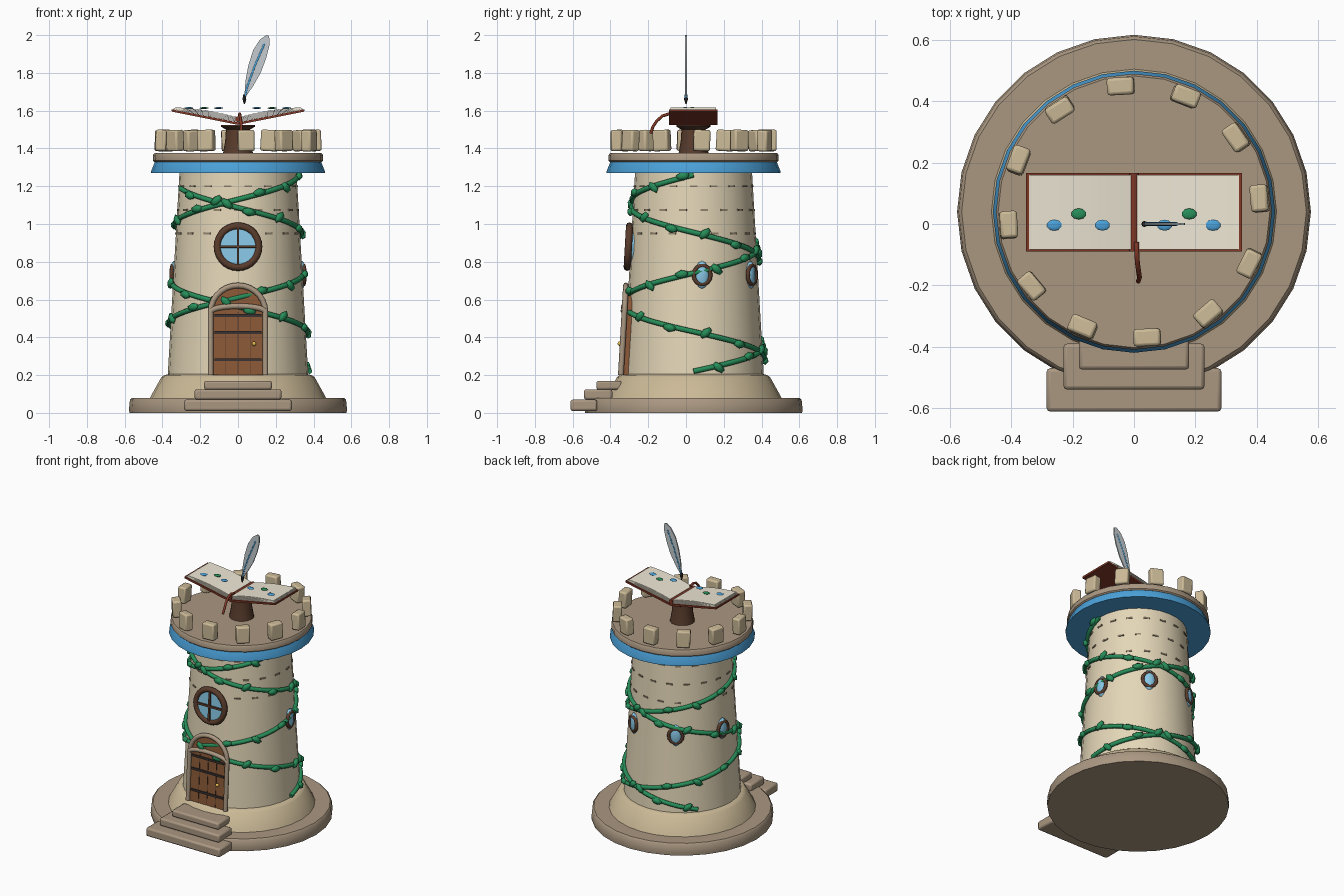
import bpy, bmesh, math, random
from math import sin, cos, pi, radians
from mathutils import Matrix, Vector, Euler

if "Cube" in bpy.data.objects:
    bpy.data.objects.remove(bpy.data.objects["Cube"])

random.seed(4)
CY = 0.04  # tower axis sits slightly behind the origin


def mat(name, c):
    m = bpy.data.materials.new(name)
    m.diffuse_color = (*c, 1)
    m.use_nodes = True
    m.node_tree.nodes["Principled BSDF"].inputs["Base Color"].default_value = m.diffuse_color
    return m


CREAM = mat("cream_stone", (.78, .68, .48))
TAN = mat("tan_stone", (.60, .49, .31))
STONE = mat("brown_stone", (.40, .31, .22))
MORTAR = mat("mortar", (.30, .24, .16))
BLUE = mat("blue", (.07, .36, .70))
GLASS = mat("glass", (.25, .58, .80))
WOOD = mat("wood", (.26, .10, .04))
DARK = mat("dark_wood", (.10, .045, .025))
IRON = mat("iron", (.04, .03, .03))
GOLD = mat("gold", (.8, .5, .08))
RED = mat("red_leather", (.22, .04, .02))
PAPER = mat("paper", (.85, .80, .66))
GREEN = mat("green", (.02, .27, .10))
QUILL = mat("feather", (.55, .60, .62))


def finish(name, bm, m, bevel=0, angle=40):
    bmesh.ops.recalc_face_normals(bm, faces=bm.faces)
    me = bpy.data.meshes.new(name)
    bm.to_mesh(me)
    bm.free()
    ob = bpy.data.objects.new(name, me)
    bpy.context.collection.objects.link(ob)
    me.materials.append(m)
    if bevel:
        b = ob.modifiers.new("bevel", 'BEVEL')
        b.width, b.segments = bevel, 2
    bpy.ops.object.select_all(action='DESELECT')
    ob.select_set(True)
    bpy.context.view_layer.objects.active = ob
    bpy.ops.object.shade_smooth_by_angle(angle=radians(angle))
    return ob


def TRS(loc, rot=(0, 0, 0), scale=(1, 1, 1)):
    return Matrix.LocRotScale(Vector(loc), Euler(rot), Vector(scale))


def boxes(name, mats, m, bevel=0):
    bm = bmesh.new()
    for M in mats:
        bmesh.ops.create_cube(bm, size=1, matrix=M)
    return finish(name, bm, m, bevel)


def blobs(name, mats, m, sub=2):
    bm = bmesh.new()
    for M in mats:
        bmesh.ops.create_icosphere(bm, subdivisions=sub, radius=1, matrix=M)
    return finish(name, bm, m, angle=60)


def lathe(name, prof, m, n=28, M=Matrix.Translation((0, CY, 0))):
    bm = bmesh.new()
    rings = [[bm.verts.new(M @ Vector((r * cos(2 * pi * i / n + pi / 2), r * sin(2 * pi * i / n + pi / 2), z)))
              for i in range(n)] for r, z in prof]
    for a, b in zip(rings, rings[1:]):
        for i in range(n):
            bm.faces.new((a[i], a[(i + 1) % n], b[(i + 1) % n], b[i]))
    bm.faces.new(rings[0])
    bm.faces.new(rings[-1])
    return finish(name, bm, m)


def tubes(name, paths, r, m, n=8, closed=False):
    cu = bpy.data.curves.new(name, 'CURVE')
    cu.dimensions, cu.bevel_depth, cu.bevel_resolution, cu.use_fill_caps = '3D', r, n // 4, True
    for pts in paths:
        s = cu.splines.new('POLY')
        s.points.add(len(pts) - 1)
        for p, q in zip(s.points, pts):
            p.co = (*q, 1)
        s.use_cyclic_u = closed
    cu.materials.append(m)
    ob = bpy.data.objects.new(name, cu)
    bpy.context.collection.objects.link(ob)
    return ob


def prism(name, pts, y0, y1, m):
    """Extrude an xz outline between two y values."""
    bm = bmesh.new()
    f = bm.faces.new([bm.verts.new((x, y0, z)) for x, z in pts])
    e = bmesh.ops.extrude_face_region(bm, geom=[f])
    bmesh.ops.translate(bm, vec=(0, y1 - y0, 0), verts=[v for v in e['geom'] if isinstance(v, bmesh.types.BMVert)])
    return finish(name, bm, m)


def wall_r(z):
    return .372 - .062 * (z - .2) / 1.07


def on_wall(a, z, off=0):
    r = wall_r(z) + off
    return Vector((r * cos(a), CY + r * sin(a), z))


# Tower masses
lathe("base_disc", [(.575, 0), (.577, .02), (.572, .07), (.562, .08)], STONE)
lathe("base_plinth", [(.465, .08), (.455, .10), (.405, .19), (.39, .2), (.37, .205)], TAN)
lathe("tower_wall", [(wall_r(z), z) for z in (.2, .45, .7, .95, 1.28)], CREAM)
lathe("blue_trim", [(.46, 1.27), (.46, 1.28), (.44, 1.33)], BLUE)
lathe("roof_deck", [(.442, 1.328), (.45, 1.335), (.45, 1.365), (.443, 1.375)], STONE)

# Battlements
boxes("battlements", [TRS((.412 * cos(a), CY + .412 * sin(a), 1.442),
                          (random.uniform(-.06, .06), random.uniform(-.06, .06), a + random.uniform(-.1, .1)),
                          (.057, .088, .112))
                      for a in (radians(6 + 30 * k) for k in range(12))], TAN, .01)

# Brick marks
boxes("brick_marks", [TRS(on_wall(a, z), (0, 0, a), (.008, .04, .01))
                      for j, z in enumerate((1.2, 1.075, .95))
                      for a in (2 * pi * (k + j / 2) / 18 for k in range(18))], MORTAR)

# Front steps
for i, (hw, ya, yb, za, zb) in enumerate([(.285, -.612, -.47, .01, .07), (.23, -.54, -.39, .07, .125),
                                          (.18, -.475, -.34, .122, .17)]):
    boxes(f"step_{i + 1}", [TRS((0, (ya + yb) / 2, (za + zb) / 2), scale=(2 * hw, yb - ya, zb - za))], STONE, .012)

# Door, tilted to follow the wall
D = TRS((0, -.335, .2), (-.057, 0, 0))
arc = [(cos(pi * i / 14), sin(pi * i / 14)) for i in range(15)]
parts = [
    prism("door", [(.13, 0)] + [(.13 * c, .34 + .125 * s) for c, s in arc] + [(-.13, 0)], -.01, .06, WOOD),
    boxes("door_bands", [TRS((0, -.012, z), scale=(.25, .012, .014)) for z in (.08, .225, .315)], IRON),
    boxes("door_plank_gaps", [TRS((x, -.01, .17), scale=(.004, .006, .33)) for x in (-.065, 0, .065)], DARK),
    blobs("door_knob", [TRS((.085, -.025, .165), scale=(.012,) * 3)], GOLD),
    tubes("door_frame", [[(.145, -.01, 0)] + [(.145 * c, -.01, .335 + .14 * s) for c, s in arc] + [(-.145, -.01, 0)],
                         [(.145 * c, -.015, .335 + .03 * s) for c, s in arc]], .015, STONE)]
for ob in parts:
    ob.matrix_world = D

# Round front window
W = TRS((0, -.305, .88), (-.057, 0, 0))
ring = [(cos(2 * pi * i / 28), sin(2 * pi * i / 28)) for i in range(28)]
for ob in (tubes("window_frame", [[(.11 * c, 0, .11 * s) for c, s in ring]], .019, DARK, closed=True),
           prism("window_glass", [(.105 * c, .105 * s) for c, s in ring], -.005, .03, GLASS),
           boxes("window_bars", [TRS((0, -.01, 0), scale=(.2, .014, .013)),
                                 TRS((0, -.01, 0), scale=(.013, .014, .2))], DARK)):
    ob.matrix_world = W

# Small oval windows around sides and back
angs = [radians(a) for a in (7.5, 62, 118, 172.5)]
blobs("small_window_glass", [TRS(on_wall(a, .73), (0, 0, a), (.022, .04, .075)) for a in angs], GLASS)
tubes("small_window_frames", [[on_wall(a, .73, .008) + Vector((-sin(a) * .045 * c, cos(a) * .045 * c, .05 * s))
                               for c, s in ring[::2]] for a in angs], .011, DARK, closed=True)


# Two vines winding in opposite directions, with leaves
def vine_pt(k, deg):
    z = .22 + .52 * deg / 360 if k == 0 else .955 - .525 * deg / 360
    return on_wall(radians(deg), z, .008)


paths, leaves = [], []
for k, (a0, a1) in enumerate([(0, 720), (-160, 500)]):
    paths.append([vine_pt(k, a0 + (a1 - a0) * i / 110) for i in range(111)])
    for j, d in enumerate(range(a0 + 20, a1, 30)):
        p, a = vine_pt(k, d), radians(d)
        side = 1 if j % 2 else -1
        out = Vector((cos(a), sin(a), 0))
        tilt = (-.25 if k == 0 else .25) + side * .45
        R = Matrix.Rotation(a, 4, 'Z') @ Matrix.Rotation(tilt, 4, 'X')
        leaves.append(Matrix.Translation(p + out * .01 + Vector((0, 0, side * .008)))
                      @ R @ Matrix.Diagonal((.018, .04, .023, 1)))
tubes("vines", paths, .014, GREEN)
blobs("vine_leaves", leaves, GREEN, 1)

# Book stand
lathe("book_stand", [(.08, 1.37), (.068, 1.44), (.064, 1.50), (.09, 1.515), (.09, 1.525)], DARK, 16)

# Open book: covers, fanned sheets, spine
Y0, Y1 = -.09, .167
for s, side in ((-1, "left"), (1, "right")):
    prism(f"{side}_cover", [(0, 1.525), (s * .35, 1.595), (s * .352, 1.607), (0, 1.538)], Y0, Y1, RED)
    for i in range(6):
        t = i / 5
        zc, w = 1.540 + .022 * t, .343 - .012 * t
        low = [(s * w * u, zc + (1.606 + .009 * t - zc) * u + .010 * t * sin(pi * u)) for u in (.03, .25, .5, .75, 1)]
        prism(f"{side}_pages_{i + 1}", low + [(x, z + .0028) for x, z in reversed(low)], Y0 + .007, Y1 - .007, PAPER)
lathe("book_spine", [(.015, Y0), (.015, Y1)], RED, 12, TRS((0, 0, 1.555), (-pi / 2, 0, 0)))
tubes("bookmark", [[(.008, -.06, 1.575), (.009, -.09, 1.583), (.011, -.125, 1.572), (.015, -.155, 1.545),
                    (.018, -.175, 1.515), (.014, -.187, 1.48)]], .008, RED)

# Inlaid gems on the pages
gem = lambda x, y: TRS((x, y, 1.614), scale=(.025, .018, .005))
blobs("blue_gems", [gem(x, -.004) for x in (-.26, -.103, .1, .258)], BLUE)
blobs("green_gems", [gem(x, .033) for x in (-.18, .18)], GREEN)

# Quill
prism("quill_feather", [(.034, 1.68), (.04, 1.76), (.055, 1.84), (.08, 1.92), (.115, 1.975), (.15, 2.0), (.165, 1.995),
                        (.167, 1.95), (.15, 1.88), (.12, 1.80), (.08, 1.73), (.045, 1.68)], -.004, .004, QUILL)
tubes("quill_shaft", [[(.033, 0, 1.655), (.05, 0, 1.73), (.09, 0, 1.84), (.14, 0, 1.955)]], .006, BLUE)
lathe("quill_nib", [(.003, 1.635), (.01, 1.66), (.007, 1.685)], IRON, 8, Matrix.Translation((.034, 0, 0)))
